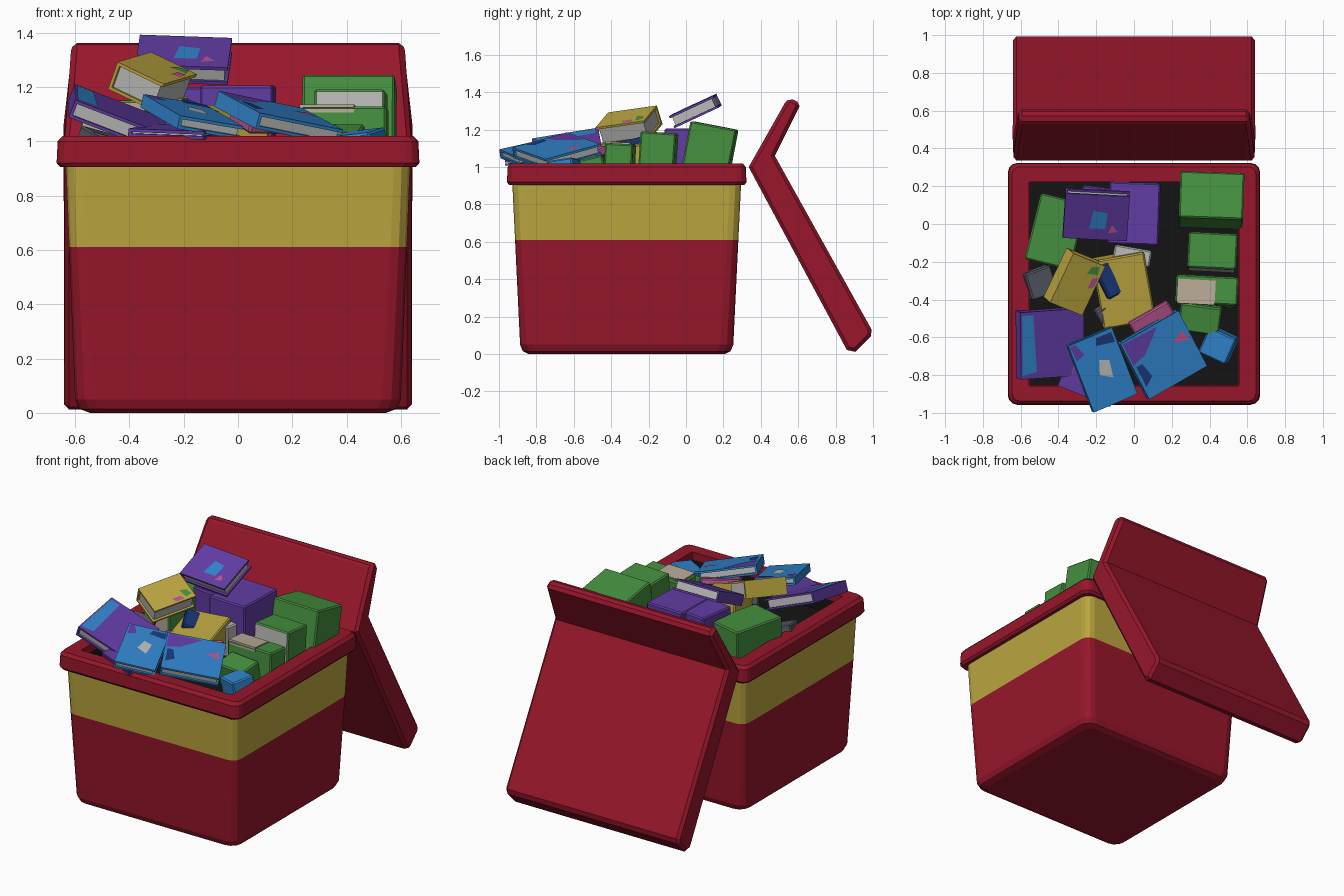
import bpy, bmesh
from math import radians, cos, sin, pi
from mathutils import Vector, Euler, Matrix

if "Cube" in bpy.data.objects:
    bpy.data.objects.remove(bpy.data.objects["Cube"])


def material(name, rgb):
    m = bpy.data.materials.new(name)
    m.diffuse_color = (*rgb, 1)
    m.use_nodes = True
    m.node_tree.nodes["Principled BSDF"].inputs["Base Color"].default_value = m.diffuse_color
    return m


RED = material("red", (0.31, 0.008, 0.024))
GOLD = material("gold", (0.50, 0.38, 0.05))
BLACK = material("black", (0.007, 0.007, 0.007))
GREEN = material("green", (0.06, 0.28, 0.05))
PURPLE = material("purple", (0.12, 0.045, 0.37))
BLUE = material("blue", (0.03, 0.23, 0.60))
NAVY = material("navy", (0.01, 0.04, 0.20))
PINK = material("pink", (0.48, 0.09, 0.28))
PAGES = material("pages", (0.50, 0.50, 0.49))
BEIGE = material("beige", (0.48, 0.40, 0.31))
GREY = material("grey", (0.09, 0.10, 0.13))


def finish(name, bm, mats):
    bmesh.ops.recalc_face_normals(bm, faces=bm.faces)
    me = bpy.data.meshes.new(name)
    bm.to_mesh(me)
    bm.free()
    for m in mats:
        me.materials.append(m)
    ob = bpy.data.objects.new(name, me)
    bpy.context.collection.objects.link(ob)
    return ob


def loft(name, rings, mat, cap_start=False, cap_end=False):
    """Stack rounded rectangles given as (half x, half y, z, corner radius)."""
    bm = bmesh.new()
    loops = []
    for hx, hy, z, r in rings:
        loop = []
        for i, (sx, sy) in enumerate(((1, 1), (-1, 1), (-1, -1), (1, -1))):
            for k in range(4):
                a = (i + k / 3) * pi / 2
                loop.append(bm.verts.new((sx * (hx - r) + r * cos(a),
                                          -0.317 + sy * (hy - r) + r * sin(a), z)))
        loops.append(loop)
    for a, b in zip(loops, loops[1:]):
        for i in range(16):
            j = (i + 1) % 16
            bm.faces.new((a[i], a[j], b[j], b[i]))
    if cap_start:
        bm.faces.new(loops[0])
    if cap_end:
        bm.faces.new(loops[-1])
    return finish(name, bm, [mat])


# Tapered bin, coloured band, rim and dark interior
loft("bin_body", [(0.545, 0.525, 0, 0.06), (0.585, 0.555, 0.015, 0.07), (0.60, 0.57, 0.05, 0.07),
                  (0.622, 0.597, 0.61, 0.06)], RED, cap_start=True)
loft("bin_band", [(0.622, 0.597, 0.61, 0.06), (0.634, 0.612, 0.92, 0.06)], GOLD)
loft("bin_rim", [(0.625, 0.60, 0.905, 0.05), (0.655, 0.63, 0.905, 0.05), (0.668, 0.64, 0.92, 0.05),
                 (0.664, 0.637, 1.0, 0.05), (0.645, 0.62, 1.02, 0.04),
                 (0.555, 0.54, 1.02, 0.004), (0.555, 0.54, 0.88, 0.004)], RED)
loft("bin_inside", [(0.554, 0.539, 0.97, 0.004), (0.554, 0.539, 0.885, 0.004)], BLACK, cap_end=True)

# Open lid: bent profile pushed along x, narrower at the lip
profile = [(0.335, 1.0), (0.53, 1.345), (0.555, 1.37), (0.595, 1.35), (0.607, 1.325), (0.475, 1.06),
           (0.993, 0.13), (0.988, 0.095), (0.905, 0.012), (0.86, 0.022)]
bm = bmesh.new()
ends = []
for s in (-1, 1):
    ends.append([bm.verts.new((s * (0.61 if z > 1.1 else 0.64), y, z)) for y, z in profile])
    bm.faces.new(ends[-1])
for i in range(len(profile)):
    j = (i + 1) % len(profile)
    bm.faces.new((ends[0][i], ends[0][j], ends[1][j], ends[1][i]))
lid = finish("lid", bm, [RED])
bev = lid.modifiers.new("bevel", "BEVEL")
bev.width, bev.segments, bev.limit_method = 0.018, 1, "ANGLE"
bev.angle_limit = radians(60)


def add_box(bm, centre, size, idx):
    res = bmesh.ops.create_cube(bm, size=1, matrix=Matrix.LocRotScale(Vector(centre), None, Vector(size)))
    for f in {f for v in res["verts"] for f in v.link_faces}:
        f.material_index = idx


def place(ob, loc, rot):
    ob.location = loc
    ob.rotation_euler = Euler([radians(a) for a in rot])


def box(name, loc, size, rot, mat, front=None):
    """Plain carton, optionally with a front face in another colour."""
    bm = bmesh.new()
    add_box(bm, (0, 0, 0), size, 0)
    bmesh.ops.bevel(bm, geom=bm.edges[:], offset=0.008, segments=1, affect="EDGES")
    bm.normal_update()
    for f in bm.faces:
        if f.normal.y < -0.9:
            f.material_index = 1
    place(finish(name, bm, [mat, front or mat]), loc, rot)


def book(name, loc, size, rot, cover, accents=()):
    """Two covers and a spine on -x around a page block, with cover shapes."""
    x, y, z = size
    t = 0.012
    bm = bmesh.new()
    add_box(bm, (0, 0, 0), (x - 0.025, y - 0.025, z - 2 * t), 1)
    for s in (-1, 1):
        add_box(bm, (0, 0, s * (z - t) / 2), (x, y, t), 0)
    add_box(bm, (-(x - t) / 2, 0, 0), (t, y, z - 2 * t), 0)
    for i, (mat, pts) in enumerate(accents):
        f = bm.faces.new([bm.verts.new((px * x / 2, py * y / 2, z / 2 + 0.002)) for px, py in pts])
        f.material_index = 2 + i
    place(finish(name, bm, [cover, PAGES] + [a[0] for a in accents]), loc, rot)


# Cartons and books on the right side
box("green_carton_back", (0.41, 0.125, 1.08), (0.34, 0.25, 0.29), (-11, 0, -2), GREEN)
box("green_carton_middle", (0.415, -0.15, 1.06), (0.26, 0.19, 0.25), (-4, 0, -3), GREEN, PAGES)
box("green_carton_front", (0.385, -0.355, 1.01), (0.33, 0.15, 0.23), (-3, 0, -3), GREEN)
book("beige_sleeve", (0.33, -0.36, 1.118), (0.20, 0.13, 0.03), (-3, 0, -3), BEIGE)
box("green_carton_small", (0.35, -0.49, 0.97), (0.22, 0.15, 0.16), (12, 0, -8), GREEN)
box("blue_carton", (0.45, -0.64, 0.97), (0.16, 0.15, 0.13), (8, -6, -25), BLUE)

# Cartons and books at the back and left
box("purple_carton", (0.0, 0.055, 1.05), (0.27, 0.33, 0.31), (0, 0, -2), PURPLE)
box("purple_carton_side", (-0.19, 0.07, 1.05), (0.2, 0.25, 0.3), (0, 0, -8), PURPLE)
book("purple_book", (-0.20, 0.05, 1.30), (0.34, 0.26, 0.07), (25, 2, -3), PURPLE,
     [(BLUE, ((-0.2, -0.5), (0.3, -0.5), (0.35, 0.2), (-0.1, 0.3))),
      (PINK, ((0.4, -0.7), (0.7, -0.6), (0.5, -0.3)))])
box("green_carton_left", (-0.415, -0.04, 1.04), (0.25, 0.36, 0.22), (0, 0, -14), GREEN, BEIGE)
book("yellow_book_high", (-0.315, -0.305, 1.22), (0.20, 0.29, 0.11), (8, 24, -22), GOLD,
     [(GREEN, ((0.2, 0.5), (0.8, 0.6), (0.7, 0.9), (0.3, 0.8))),
      (PINK, ((0.6, 0.0), (0.9, 0.1), (0.9, 0.5), (0.6, 0.4)))])
box("yellow_carton", (-0.055, -0.345, 1.04), (0.28, 0.37, 0.14), (8, 0, 10), GOLD)
box("grey_carton", (-0.01, -0.17, 1.0), (0.2, 0.09, 0.2), (0, 0, -10), PAGES)
box("navy_book", (-0.14, -0.30, 1.11), (0.09, 0.18, 0.05), (10, 20, 30), NAVY)
box("grey_chip_left", (-0.50, -0.31, 0.99), (0.15, 0.15, 0.08), (10, 15, 20), GREY)
box("grey_chip_centre", (-0.15, -0.48, 1.05), (0.09, 0.10, 0.08), (15, 0, 30), GREY)

# Front row of patterned books
box("pink_book", (0.11, -0.53, 1.07), (0.24, 0.16, 0.04), (18, 0, 30), PINK)
book("patterned_book_right", (0.15, -0.69, 1.085), (0.36, 0.34, 0.06), (14, 10, 30), BLUE,
     [(PURPLE, ((-0.95, 0.2), (-0.5, 0.3), (0.2, 0.9), (-0.95, 0.95))),
      (PINK, ((0.4, 0.2), (0.9, 0.0), (0.8, 0.4))),
      (NAVY, ((-0.9, -0.6), (-0.6, -0.4), (-0.7, 0.1), (-0.9, 0.1)))])
book("patterned_book_centre", (-0.17, -0.77, 1.09), (0.255, 0.385, 0.05), (12, 9, 23), BLUE,
     [(PAGES, ((-0.2, -0.1), (0.3, -0.3), (0.4, 0.2), (0.0, 0.3))),
      (PURPLE, ((-0.9, 0.5), (-0.5, 0.6), (-0.7, 0.95), (-0.95, 0.95))),
      (NAVY, ((0.1, 0.7), (0.9, 0.6), (0.9, 0.9), (0.2, 0.9)))])
book("purple_book_under", (-0.22, -0.80, 1.035), (0.30, 0.24, 0.03), (4, 2, -22), PURPLE)
book("patterned_book_left", (-0.445, -0.63, 1.085), (0.36, 0.36, 0.07), (10, 21, 4), PURPLE,
     [(BLUE, ((-0.95, -0.9), (-0.5, -0.8), (-0.6, 0.9), (-0.95, 0.9))),
      (PINK, ((0.6, -0.9), (0.9, -0.9), (0.8, -0.4)))])
